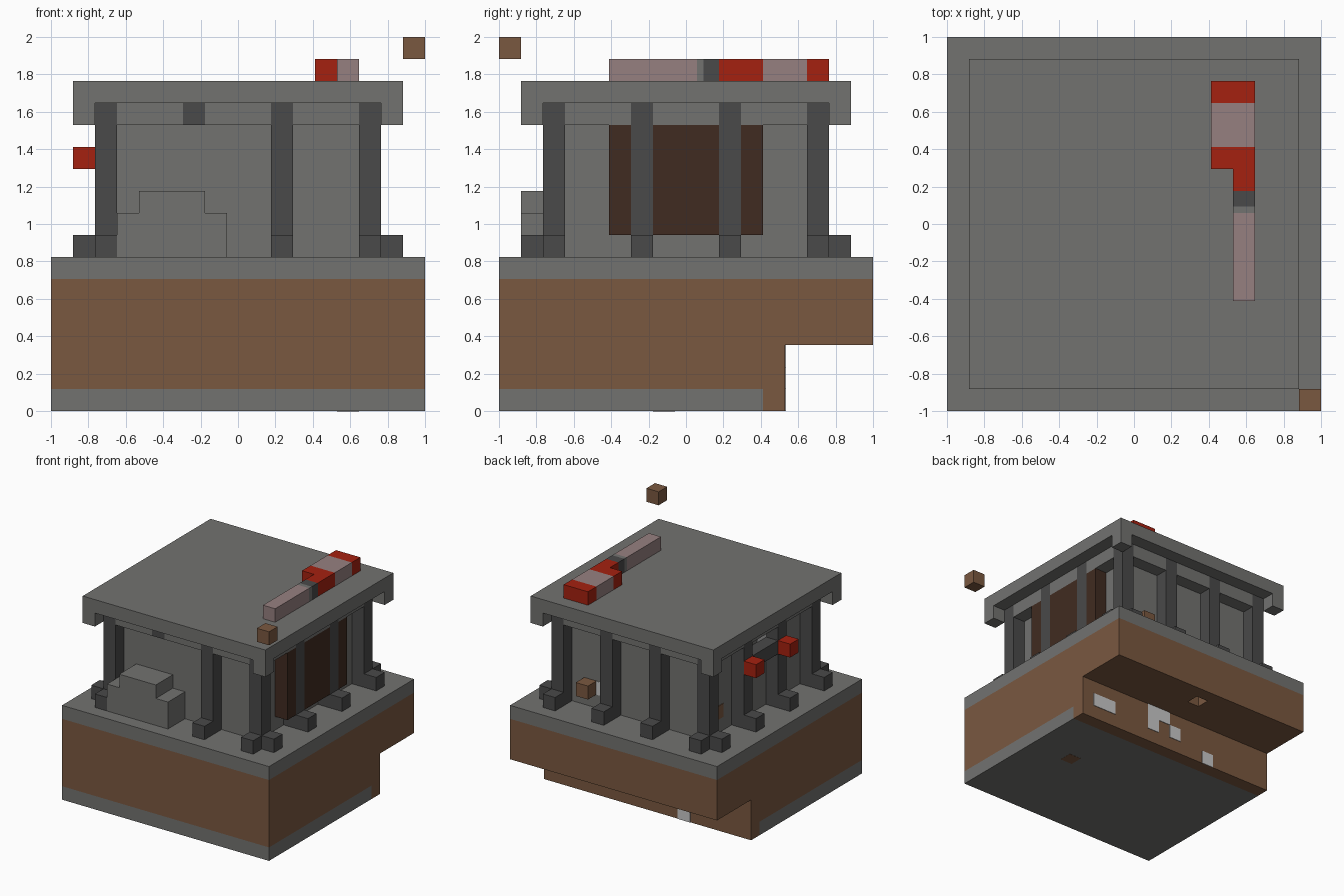
import bpy
from mathutils import Vector

cube = bpy.data.objects.get("Cube")
if cube:
    bpy.data.objects.remove(cube, do_unlink=True)

N = 17          # grid cells along the longest side
U = 2 / N       # cell size
EPS = 0.04      # plate thickness in cells


def material(name, r, g, b):
    m = bpy.data.materials.new(name)
    m.use_nodes = True
    m.diffuse_color = (r, g, b, 1)
    bsdf = m.node_tree.nodes["Principled BSDF"]
    bsdf.inputs["Base Color"].default_value = (r, g, b, 1)
    bsdf.inputs["Roughness"].default_value = 0.9
    return m


STONE = material("stone grey", 0.17, 0.17, 0.163)
DARK = material("dark stone", 0.067, 0.067, 0.067)
EARTH = material("earth brown", 0.195, 0.098, 0.051)
WOOD = material("dark wood", 0.051, 0.024, 0.015)
RED = material("red", 0.376, 0.015, 0.005)
PINK = material("dusty pink", 0.305, 0.216, 0.216)
BONE = material("bone white", 0.58, 0.58, 0.58)


def box(name, mat, lo, hi):
    """Box between two corners given in grid cells."""
    lo, hi = Vector(lo), Vector(hi)
    mid, size = (lo + hi) / 2 * U, (hi - lo) * U
    bpy.ops.mesh.primitive_cube_add(size=1, location=(mid.x - 1, mid.y - 1, mid.z))
    ob = bpy.context.object
    ob.name = name
    ob.scale = size
    bpy.ops.object.transform_apply(location=False, rotation=False, scale=True)
    ob.data.materials.append(mat)
    return ob


def cell(name, mat, x, y, z):
    return box(name, mat, (x, y, z), (x + 1, y + 1, z + 1))


# Ground block with an undercut at the back
box("foundation", STONE, (0, 0, 0), (N, 12, 1))
box("foundation_back", EARTH, (0, 12, 0), (N, 13, 1))
box("lower_earth", EARTH, (0, 0, 1), (N, 13, 3))
upper = box("upper_earth", EARTH, (0, 0, 3), (N, N, 6))
pit = box("pit_cutter", EARTH, (8, 15, 2), (9, 16, 4))
cut = upper.modifiers.new("pit", "BOOLEAN")
cut.operation, cut.object, cut.solver = "DIFFERENCE", pit, "EXACT"
bpy.context.view_layer.objects.active = upper
bpy.ops.object.modifier_apply(modifier="pit")
bpy.data.objects.remove(pit, do_unlink=True)
box("floor_slab", STONE, (0, 0, 6), (N, N, 7))

# Bones showing in the undercut wall, and an earth patch underneath
for x0, x1, z in [(14, 16, 1), (9, 11, 2), (10, 11, 1), (8, 9, 1), (5, 6, 0)]:
    box("buried_bone", BONE, (x0, 13, z), (x1, 13 + EPS, z + 1))
box("earth_patch", EARTH, (13, 7, -EPS / 4), (14, 8, 0))

# Hall walls and roof with drop corners
box("hall_walls", STONE, (3, 3, 7), (14, 14, 14))
box("roof", STONE, (1, 1, 14), (16, 16, 15))
for x in (1, 15):
    for y in (1, 15):
        cell("roof_corner", STONE, x, y, 13)

# Pillars, feet and lintels on all four sides
STOPS = (2, 6, 10, 14)
for x in STOPS:
    for y in STOPS:
        if x not in (2, 14) and y not in (2, 14):
            continue
        broken = (x, y) == (6, 2)
        box("pillar", DARK, (x, y, 13 if broken else 7), (x + 1, y + 1, 14))
        if broken:
            continue
        if x in (2, 14):
            cell("pillar_foot", DARK, 1 if x == 2 else 15, y, 7)
        if y in (2, 14):
            cell("pillar_foot", DARK, x, 1 if y == 2 else 15, 7)
for start in STOPS[:3]:
    a, b = start + 1, start + 4
    for side in (2, 14):
        box("lintel", STONE, (a, side, 13), (b, side + 1, 14))
        box("lintel", STONE, (side, a, 13), (side + 1, b, 14))

# Wooden shutters between the pillars on the +x side
for a, b in [(5, 6), (7, 10), (11, 12)]:
    box("shutter", WOOD, (14, a, 8), (15, b, 13))

# Gate bar with lamps on the -x side
box("gate_bar", DARK, (2, 7, 11), (3, 10, 12))
for y in (6, 10):
    cell("red_lamp", RED, 1, y, 11)
box("wall_earth_patch", EARTH, (3 - EPS, 12, 8), (3, 13, 9))
for y in (7, 9):
    box("wall_bone", BONE, (3 - EPS, y, 12), (3, y + 1, 13))

# Fallen rubble at the front
box("rubble_low", STONE, (3, 1, 7), (8, 3, 9))
box("rubble_top", STONE, (4, 1, 9), (7, 3, 10))

# Loose blocks
cell("loose_block_high", EARTH, 16, 0, 16)
cell("loose_block_back", EARTH, 12, 14, 8)
box("back_wall_bone", BONE, (11, 14, 8), (12, 14 + EPS, 9))

# Long tool lying on the roof, from tip to end
for name, mat, x0, y0, y1 in [
    ("tool_shaft", PINK, 13, 5, 9),
    ("tool_ring", STONE, 13, 9, 9.3),
    ("tool_collar", DARK, 13, 9.3, 10),
    ("tool_neck", RED, 13, 10, 11),
    ("tool_guard", RED, 12, 11, 12),
    ("tool_body", PINK, 12, 12, 14),
    ("tool_cap", RED, 12, 14, 15),
]:
    box(name, mat, (x0, y0, 15), (14, y1, 16))
